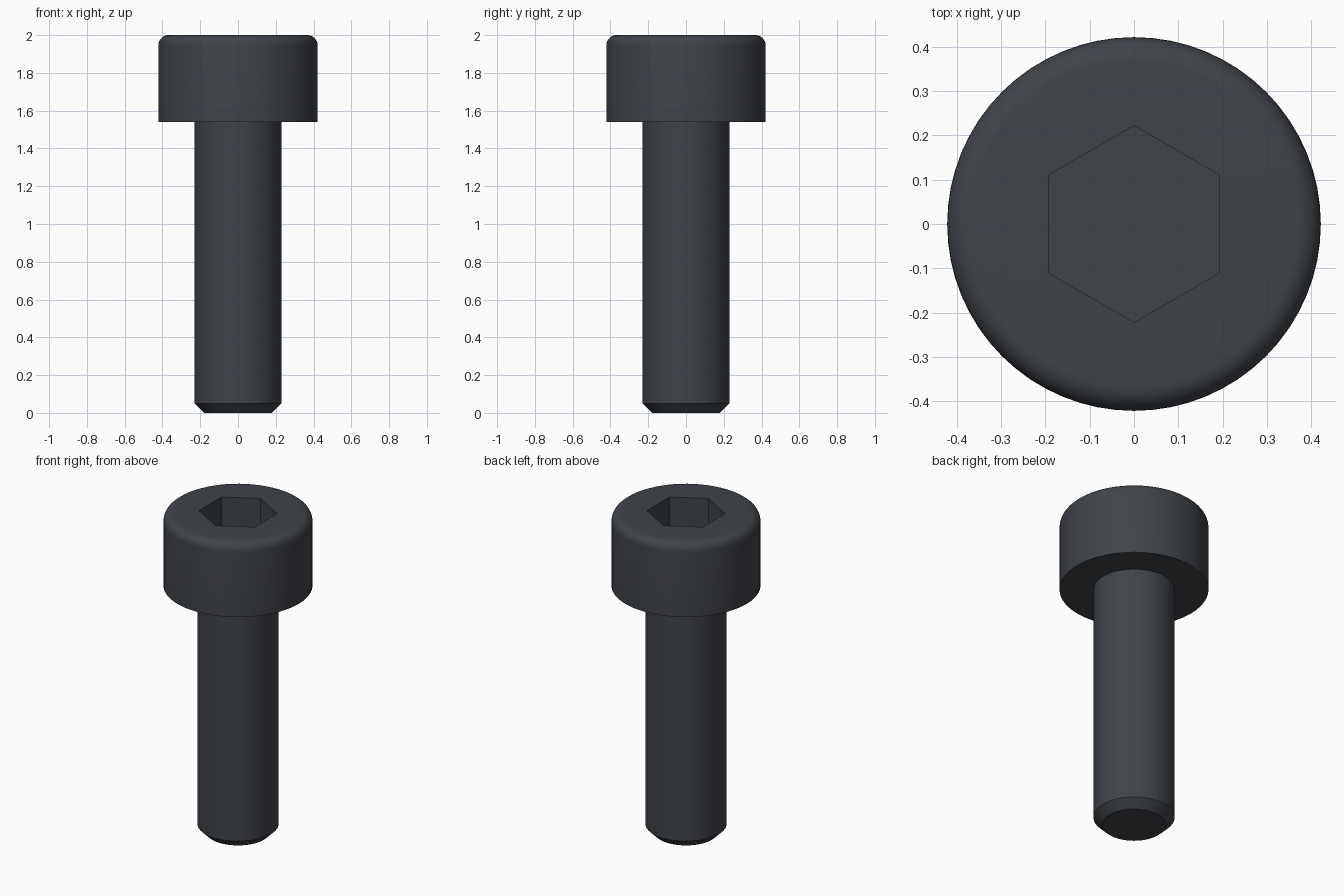
import bpy
import bmesh
from math import cos, sin, pi, radians

cube = bpy.data.objects.get("Cube")
if cube:
    bpy.data.objects.remove(cube, do_unlink=True)

SEGMENTS = 64
HEAD_R, HEAD_BOTTOM, TOP = 0.422, 1.54, 2.0
SHANK_R, CHAMFER, FILLET = 0.23, 0.05, 0.055
SOCKET_R, SOCKET_DEPTH = 0.222, 0.23

# Dark oxide steel
steel = bpy.data.materials.new("dark_steel")
steel.use_nodes = True
colour = (0.05, 0.056, 0.066, 1)
steel.diffuse_color = colour
steel.node_tree.nodes["Principled BSDF"].inputs["Base Color"].default_value = colour


def ring(bm, radius, z, count, phase=0.0):
    """A circle of vertices."""
    angles = [phase + 2 * pi * i / count for i in range(count)]
    return [bm.verts.new((radius * cos(a), radius * sin(a), z)) for a in angles]


def skin(bm, lower, upper):
    """Quads between two rings of equal size."""
    n = len(lower)
    for i in range(n):
        j = (i + 1) % n
        bm.faces.new((lower[i], lower[j], upper[j], upper[i]))


def lathe(bm, profile):
    rings = [ring(bm, r, z, SEGMENTS) for r, z in profile]
    for lower, upper in zip(rings, rings[1:]):
        skin(bm, lower, upper)
    return rings


def loop_edges(bm, verts):
    return [bm.edges.get((v, verts[i - 1])) for i, v in enumerate(verts)]


def finish(bm, name):
    mesh = bpy.data.meshes.new(name)
    bm.to_mesh(mesh)
    bm.free()
    mesh.materials.append(steel)
    obj = bpy.data.objects.new(name, mesh)
    bpy.context.collection.objects.link(obj)
    bpy.ops.object.select_all(action="DESELECT")
    obj.select_set(True)
    bpy.context.view_layer.objects.active = obj
    bpy.ops.object.shade_smooth_by_angle(angle=radians(30))


# Shank with a chamfered tip
bm = bmesh.new()
rings = lathe(bm, [(SHANK_R - CHAMFER, 0), (SHANK_R, CHAMFER), (SHANK_R, HEAD_BOTTOM)])
bm.faces.new(rings[0][::-1])
finish(bm, "shank")

# Cylindrical head with a rounded top rim
bm = bmesh.new()
fillet = [(HEAD_R - FILLET * (1 - cos(a)), TOP - FILLET * (1 - sin(a)))
          for a in (pi / 2 * i / 8 for i in range(9))]
rings = lathe(bm, [(SHANK_R, HEAD_BOTTOM), (HEAD_R, HEAD_BOTTOM)] + fillet)

# Hexagonal socket sunk into the head
floor = ring(bm, SOCKET_R, TOP - SOCKET_DEPTH, 6, pi / 6)
mouth = ring(bm, SOCKET_R, TOP, 6, pi / 6)
skin(bm, mouth, floor)
bm.faces.new(floor)
bmesh.ops.triangle_fill(bm, use_beauty=True, normal=(0, 0, 1),
                        edges=loop_edges(bm, rings[-1]) + loop_edges(bm, mouth))
bmesh.ops.recalc_face_normals(bm, faces=[f for f in bm.faces if abs(f.normal.z) > 2])
for face in bm.faces:
    face.normal_update()
    if face.normal.z < -0.9 and face.calc_center_median().z > TOP - 0.001:
        face.normal_flip()
finish(bm, "head")
